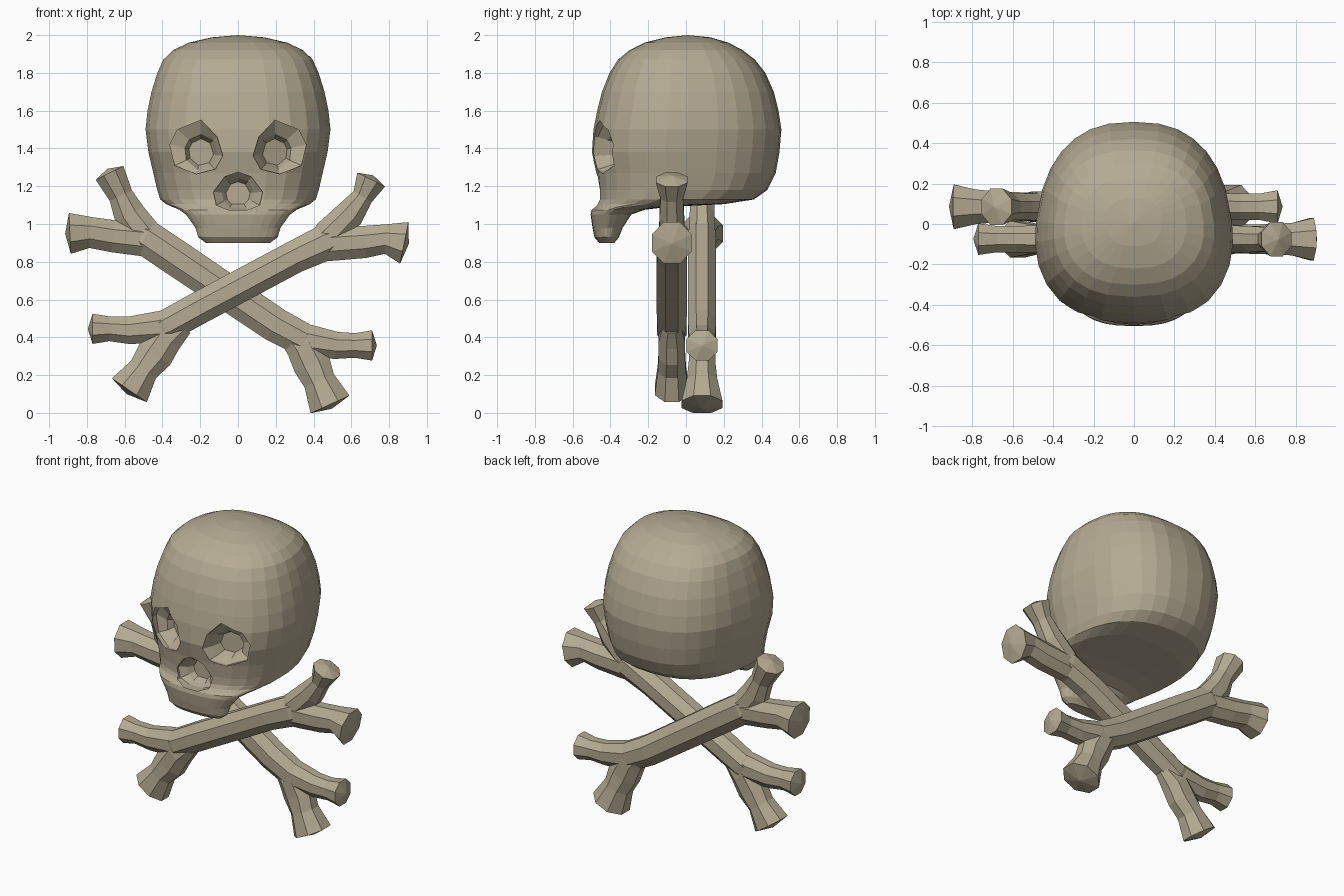
import bpy, bmesh, math
from mathutils import Vector

bone_mat = bpy.data.materials.new("old_bone")
bone_mat.diffuse_color = (0.46, 0.405, 0.29, 1)


def loft(name, rings, start=None, end=None):
    """Skin a list of equal-length rings; ends close flat or to a given pole."""
    bm = bmesh.new()
    loops = [[bm.verts.new(p) for p in r] for r in rings]
    n = len(loops[0])
    for a, b in zip(loops, loops[1:]):
        for i in range(n):
            bm.faces.new((a[i], a[(i + 1) % n], b[(i + 1) % n], b[i]))
    for loop, pole in ((loops[0], start), (loops[-1], end)):
        if pole is None:
            bm.faces.new(loop)
        else:
            v = bm.verts.new(pole)
            for i in range(n):
                bm.faces.new((loop[i], loop[(i + 1) % n], v))
    bmesh.ops.recalc_face_normals(bm, faces=bm.faces)
    me = bpy.data.meshes.new(name)
    bm.to_mesh(me)
    bm.free()
    me.materials.append(bone_mat)
    ob = bpy.data.objects.new(name, me)
    bpy.context.collection.objects.link(ob)
    return ob


def combine(target, other, operation):
    """Apply a boolean and delete the helper object."""
    mod = target.modifiers.new("bool", 'BOOLEAN')
    mod.operation = operation
    mod.solver = 'EXACT'
    mod.object = other
    bpy.context.view_layer.objects.active = target
    bpy.ops.object.modifier_apply(modifier=mod.name)
    bpy.data.objects.remove(other)


# Skull: horizontal sections (z, half width, front y, back y)
def skull_ring(z, w, y0, y1, n=28):
    yc, d, pts = (y0 + y1) / 2, (y1 - y0) / 2, []
    front = 1.65 if z < 1.1 else 1.95      # jaw is more pointed than the face
    for i in range(n):
        t = 2 * math.pi * i / n
        c, s = math.cos(t), math.sin(t)
        e = 2 / (2.7 if s > 0 else front)
        y = yc + d * math.copysign(abs(s) ** e, s)
        x = w * math.copysign(abs(c) ** (2 / 2.5), c) * (1 - 0.28 * (y - yc))
        pts.append((x, y, z))
    return pts


sections = [
    (0.90, .17, -.46, -.38), (0.93, .21, -.485, -.355), (0.98, .225, -.495, -.335),
    (1.05, .275, -.505, -.29), (1.075, .31, -.50, -.22), (1.09, .345, -.485, -.10),
    (1.105, .38, -.475, .20), (1.13, .41, -.465, .36), (1.18, .425, -.465, .43),
    (1.27, .445, -.475, .475), (1.38, .47, -.498, .495), (1.50, .485, -.49, .505),
    (1.60, .475, -.47, .49), (1.70, .455, -.445, .465), (1.80, .425, -.405, .42),
    (1.87, .395, -.36, .365), (1.92, .345, -.30, .30), (1.96, .26, -.22, .225),
    (1.988, .14, -.11, .13)]
skull = loft("skull", [skull_ring(*s) for s in sections], end=(0, 0.01, 2.0))


# Sockets: funnel-shaped cutters from a rim outline to a small floor
def socket(rim, centre, rx, rz, depths, tilt):
    cx, cz = centre

    def small(k):
        out = []
        for x, z in rim:
            a = math.atan2(z - cz, x - cx)
            out.append((cx + k * rx * math.cos(a), cz + k * rz * math.sin(a)))
        return out
    rings = [(rim, -0.7), (rim, depths[0]), (small(1), depths[1]), (small(.75), depths[2])]
    cutter = loft("socket_cutter", [[(x, y + tilt * (x - cx), z) for x, z in r] for r, y in rings])
    cutter.hide_render = True
    combine(skull, cutter, 'DIFFERENCE')


eye = [(.08, 1.36), (.11, 1.46), (.195, 1.55), (.32, 1.50), (.36, 1.42),
       (.335, 1.31), (.22, 1.265), (.12, 1.29)]
for side in (1, -1):
    socket([(side * x, z) for x, z in eye], (side * .195, 1.38), .088, .095,
           (-.425, -.385, -.335), side * .5)
nose = [(0, 1.275), (.07, 1.25), (.13, 1.17), (.115, 1.10), (.05, 1.075),
        (-.05, 1.075), (-.115, 1.10), (-.13, 1.17), (-.07, 1.25)]
socket(nose, (0, 1.16), .085, .085, (-.44, -.405, -.37), 0)


# Bones: eight-sided tubes through (x, z, half width, half depth)
def tube(name, y, nodes):
    k = 1 / math.cos(math.pi / 8)
    pts = [Vector((x, y, z)) for x, z, _, _ in nodes]
    rings = []
    for i, (p, node) in enumerate(zip(pts, nodes)):
        d = (pts[min(i + 1, len(pts) - 1)] - pts[max(i - 1, 0)]).normalized()
        side = Vector((-d.z, 0, d.x))
        ring = []
        for j in range(8):
            a = math.pi * (j + .5) / 4
            ring.append(p + side * (node[2] * k * math.cos(a))
                        + Vector((0, node[3] * k * math.sin(a), 0)))
        rings.append(ring)
    tip = pts[-1] + (pts[-1] - pts[-2]).normalized() * 0.025
    return loft(name, rings, end=tip)


def bone(name, y, shaft, prongs):
    body = tube(name, y, shaft)
    for prong in prongs:
        combine(body, tube("prong", y, prong), 'UNION')


bone("front_bone", -0.075,
     [(-.48, .41, .045, .05), (-.38, .46, .085, .075), (-.2, .559, .086, .08),
      (.3, .826, .086, .08), (.47, .905, .095, .075), (.58, .95, .055, .05)],
     [[(.40, .87, .06, .05), (.48, .94, .085, .068), (.59, 1.05, .078, .065), (.66, 1.145, .056, .06), (.705, 1.235, .082, .085)],
      [(.36, .855, .06, .05), (.50, .893, .088, .07), (.67, .905, .085, .075), (.78, .92, .078, .08), (.88, .90, .112, .105)],
      [(-.28, .50, .06, .05), (-.42, .453, .085, .07), (-.58, .437, .072, .065), (-.68, .445, .065, .065), (-.77, .445, .08, .078)],
      [(-.29, .47, .06, .05), (-.38, .40, .092, .07), (-.44, .31, .098, .07), (-.50, .23, .08, .075), (-.575, .12, .112, .09)]])
bone("back_bone", 0.085,
     [(-.58, .985, .05, .05), (-.49, .93, .095, .075), (-.35, .836, .096, .075),
      (.2, .465, .092, .075), (.35, .385, .088, .07), (.44, .33, .045, .05)],
     [[(-.40, .84, .06, .05), (-.50, .95, .09, .068), (-.575, 1.05, .085, .065), (-.62, 1.15, .065, .065), (-.68, 1.27, .082, .09)],
      [(-.36, .865, .06, .05), (-.51, .92, .09, .07), (-.66, .935, .085, .075), (-.78, .955, .082, .085), (-.89, .95, .108, .11)],
      [(.22, .43, .06, .05), (.37, .383, .085, .07), (.52, .357, .072, .065), (.62, .357, .065, .065), (.71, .357, .08, .082)],
      [(.25, .45, .06, .05), (.34, .36, .092, .07), (.39, .26, .10, .07), (.43, .17, .085, .08), (.487, .045, .113, .108)]])
